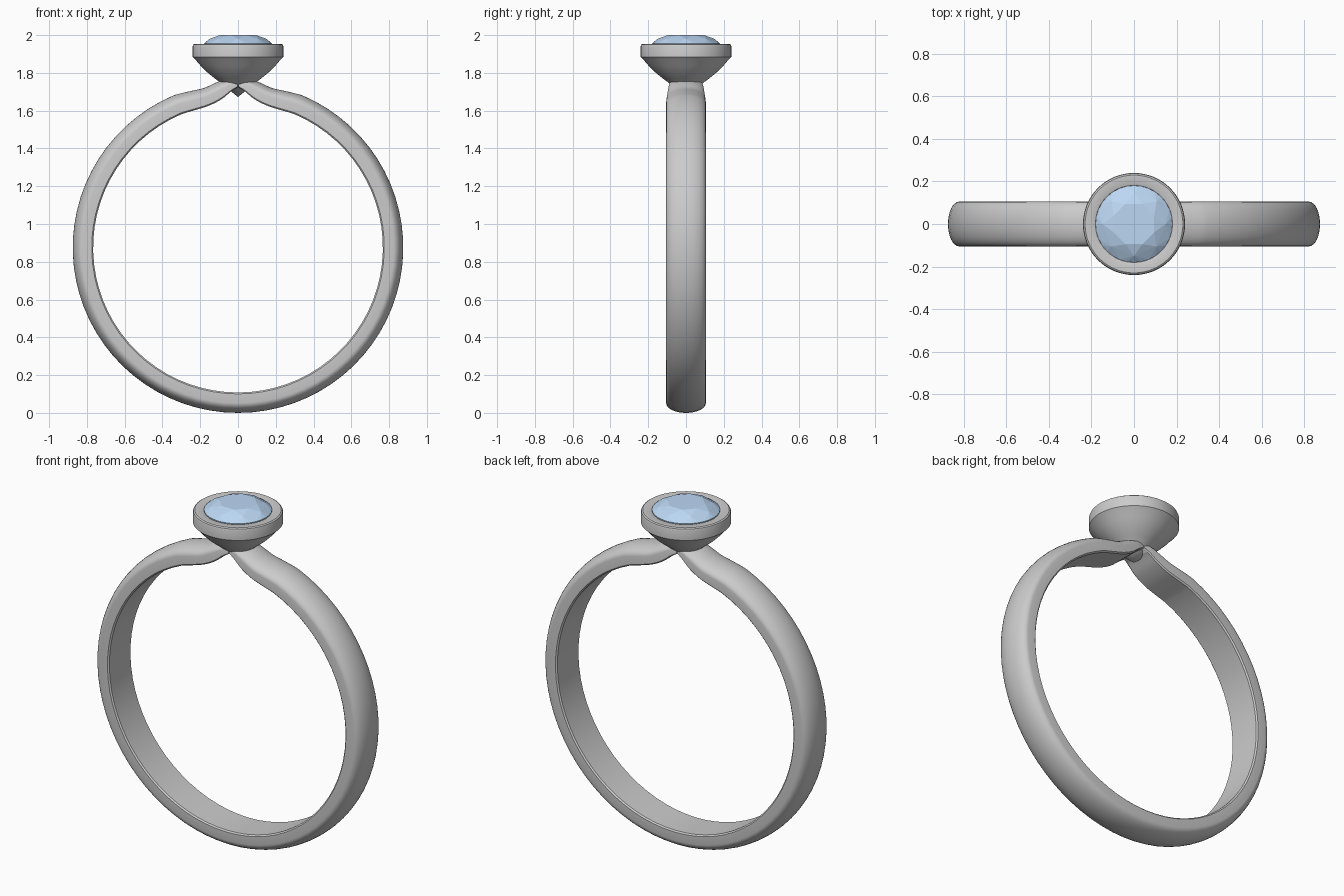
import bpy, bmesh, math
from mathutils import Vector

if "Cube" in bpy.data.objects:
    bpy.data.objects.remove(bpy.data.objects["Cube"])


def finish(name, bm, smooth_angle=None, color=None):
    bmesh.ops.recalc_face_normals(bm, faces=bm.faces)
    me = bpy.data.meshes.new(name)
    bm.to_mesh(me)
    bm.free()
    ob = bpy.data.objects.new(name, me)
    bpy.context.collection.objects.link(ob)
    if smooth_angle:
        bpy.ops.object.select_all(action='DESELECT')
        ob.select_set(True)
        bpy.context.view_layer.objects.active = ob
        bpy.ops.object.shade_smooth_by_angle(angle=math.radians(smooth_angle))
    if color:
        mat = bpy.data.materials.new(name)
        mat.diffuse_color = color
        mat.use_nodes = True
        mat.node_tree.nodes["Principled BSDF"].inputs["Base Color"].default_value = mat.diffuse_color
        me.materials.append(mat)
    return ob


def bridge(bm, a, b):
    n = len(a)
    for i in range(n):
        bm.faces.new((a[i], a[(i + 1) % n], b[(i + 1) % n], b[i]))


def catmull(p0, p1, p2, p3, t):
    return [0.5 * (2 * b + (c - a) * t + (2 * a - 5 * b + 4 * c - d) * t * t
                   + (3 * b - a - 3 * c + d) * t ** 3)
            for a, b, c, d in zip(p0, p1, p2, p3)]


# Band stations: inner x, inner z, outer x, outer z, half width
C, R_IN, R_OUT, W = 0.875, 0.767, 0.875, 0.105
knots = []
for i in range(33):
    a = math.radians(157 * i / 32)
    s, c = math.sin(a), math.cos(a)
    knots.append((R_IN * s, C - R_IN * c, R_OUT * s, C - R_OUT * c, W))
# Arm rising into the underside of the setting
arm = [knots[-1],
       (0.22, 1.605, 0.25, 1.704, 0.104),
       (0.15, 1.628, 0.18, 1.720, 0.101),
       (0.085, 1.662, 0.12, 1.747, 0.096),
       (0.035, 1.703, 0.065, 1.765, 0.090),
       (0.0, 1.725, 0.02, 1.775, 0.083)]
ext = [knots[-2]] + arm + [arm[-1]]
half = knots[:-1]
for i in range(1, len(ext) - 2):
    half += [catmull(*ext[i - 1:i + 3], k / 5) for k in range(5)]
half.append(arm[-1])
stations = [(-a, b, -c, d, w) for a, b, c, d, w in reversed(half[1:])] + half

# Band cross-section: flat inside, straight sides, domed outside
section = [(0.93, 0.0), (1.0, 0.07)]
for i in range(17):
    a = math.radians(90 - 180 * i / 16)
    section.append((math.sin(a), 0.52 + 0.48 * math.cos(a)))
section += [(-1.0, 0.07), (-0.93, 0.0)]

bm = bmesh.new()
rings = []
for ix, iz, ox, oz, w in stations:
    rings.append([bm.verts.new((ix + (ox - ix) * t, y * w, iz + (oz - iz) * t))
                  for y, t in section])
for a, b in zip(rings, rings[1:]):
    bridge(bm, a, b)
bm.faces.new(rings[0])
bm.faces.new(rings[-1])
finish("band", bm, 35)

# Bezel setting: lathed cup with rim, bowl and pointed base
profile = [(0.0, 1.672), (0.078, 1.735), (0.092, 1.748), (0.125, 1.772),
           (0.165, 1.805), (0.198, 1.838), (0.222, 1.866), (0.236, 1.880),
           (0.240, 1.884), (0.240, 1.940), (0.237, 1.949), (0.230, 1.954),
           (0.190, 1.954), (0.181, 1.950), (0.181, 1.900), (0.0, 1.745)]
bm = bmesh.new()
vs = [bm.verts.new((r, 0, z)) for r, z in profile]
es = [bm.edges.new(p) for p in zip(vs, vs[1:])]
bmesh.ops.spin(bm, geom=vs + es, cent=(0, 0, 0), axis=(0, 0, 1),
               angle=2 * math.pi, steps=64, use_merge=False)
bmesh.ops.remove_doubles(bm, verts=bm.verts, dist=1e-4)
finish("bezel", bm, 30)

# Faceted round stone: convex hull of table, crown, girdle and pavilion
bm = bmesh.new()
for n, r, z, turn in ((8, 0.103, 2.0, 0.5), (8, 0.149, 1.981, 0),
                      (32, 0.181, 1.955, 0), (32, 0.181, 1.945, 0),
                      (8, 0.10, 1.862, 0.5)):
    for i in range(n):
        a = 2 * math.pi * (i + turn) / n
        bm.verts.new((r * math.cos(a), r * math.sin(a), z))
bm.verts.new((0, 0, 1.77))
bmesh.ops.convex_hull(bm, input=bm.verts)
bmesh.ops.dissolve_limit(bm, angle_limit=math.radians(1),
                         verts=bm.verts, edges=bm.edges)
finish("gemstone", bm, color=(0.5, 0.68, 0.9, 1))
